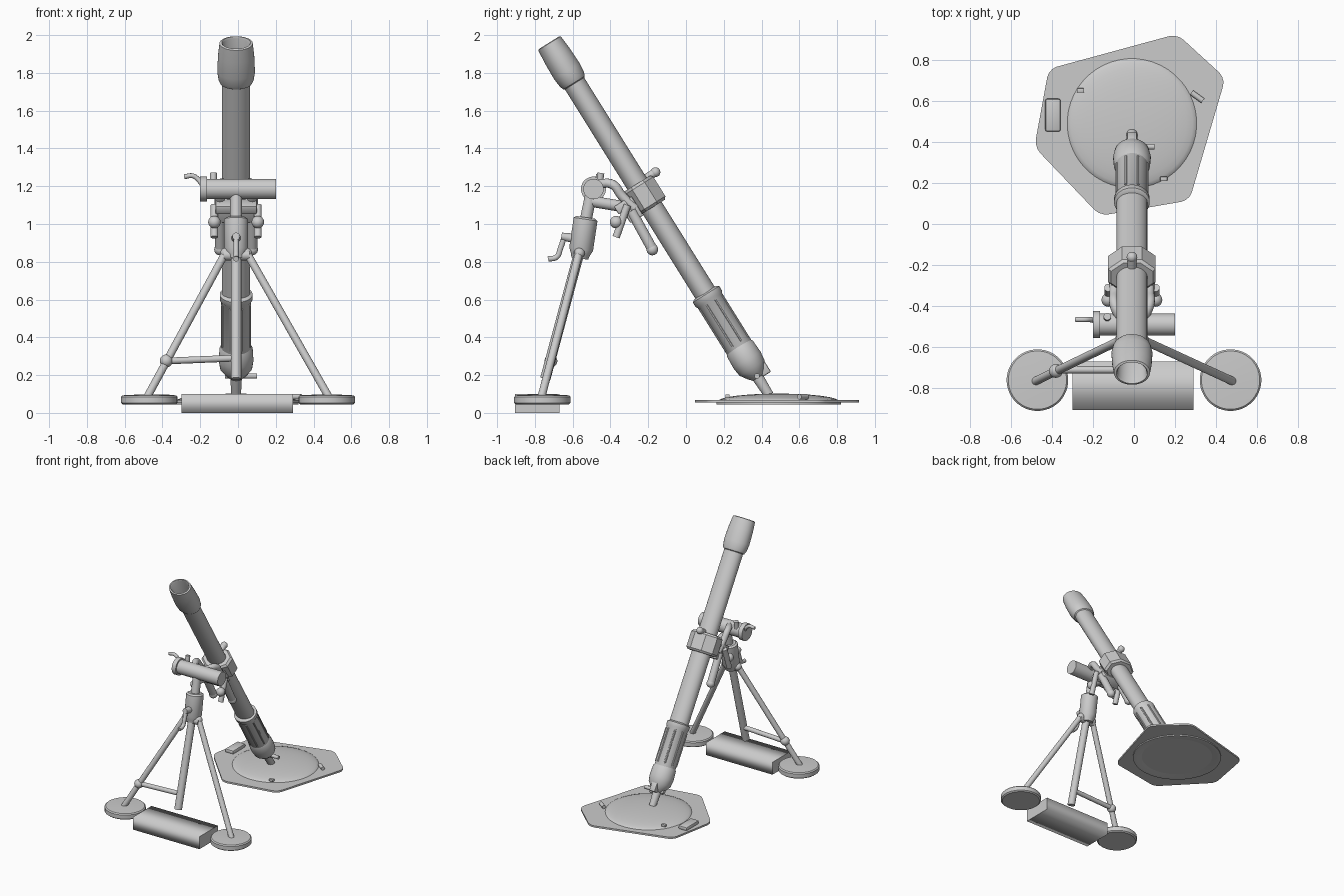
import bpy, bmesh, math
from mathutils import Vector, Matrix

cube = bpy.data.objects.get("Cube")
if cube:
    bpy.data.objects.remove(cube)

grey = bpy.data.materials.new("plain grey")
grey.use_nodes = True
grey.diffuse_color = (0.6, 0.6, 0.6, 1)
grey.node_tree.nodes["Principled BSDF"].inputs["Base Color"].default_value = (0.6, 0.6, 0.6, 1)

CX = -0.01                                   # centre plane of the gun
MUZZLE = Vector((CX, -0.725, 1.96))
AXIS = Vector((0, 0.529, -0.848)).normalized()
UNDER = Vector((0, -0.848, -0.529))          # square to the barrel, towards the legs


def along(t):
    return MUZZLE + AXIS * t


def finish(name, bm, angle=35):
    bmesh.ops.recalc_face_normals(bm, faces=bm.faces)
    mesh = bpy.data.meshes.new(name)
    bm.to_mesh(mesh)
    bm.free()
    ob = bpy.data.objects.new(name, mesh)
    bpy.context.collection.objects.link(ob)
    mesh.materials.append(grey)
    bpy.ops.object.select_all(action="DESELECT")
    ob.select_set(True)
    bpy.context.view_layer.objects.active = ob
    bpy.ops.object.shade_smooth_by_angle(angle=math.radians(angle))
    return ob


def lathe(name, origin, direction, profile, sides=32, squash=1.0, angle=35):
    """Spin (radius, distance) pairs about a direction; end caps close open rings."""
    turn = Vector(direction).to_track_quat("Z", "Y").to_matrix().to_4x4()
    bm = bmesh.new()
    rings = []
    for r, t in profile:
        rings.append([bm.verts.new((r * math.cos(a), r * squash * math.sin(a), t))
                      for a in (math.tau * (i + 0.5) / sides for i in range(sides))])
    for low, high in zip(rings, rings[1:]):
        for i in range(sides):
            j = (i + 1) % sides
            bm.faces.new((low[i], low[j], high[j], high[i]))
    bm.faces.new(rings[0])
    bm.faces.new(rings[-1])
    bm.transform(Matrix.Translation(origin) @ turn)
    return finish(name, bm, angle)


def rod(name, a, b, r, r2=None, sides=16):
    a, b = Vector(a), Vector(b)
    return lathe(name, a, b - a, [(r, 0), (r2 or r, (b - a).length)], sides)


def ball(name, centre, r):
    bm = bmesh.new()
    bmesh.ops.create_uvsphere(bm, u_segments=20, v_segments=12, radius=r)
    bm.transform(Matrix.Translation(centre))
    return finish(name, bm)


def block(name, centre, size, direction=(0, 0.001, 1), bevel=0.008):
    bm = bmesh.new()
    bmesh.ops.create_cube(bm, size=1)
    bm.transform(Matrix.Diagonal((*size, 1)))
    bmesh.ops.bevel(bm, geom=bm.edges[:], offset=bevel, segments=2, affect="EDGES", profile=0.5)
    turn = Vector(direction).to_track_quat("Z", "Y").to_matrix().to_4x4()
    bm.transform(Matrix.Translation(centre) @ turn)
    return finish(name, bm)


def bent(name, points, r):
    """Round bar along a smooth path."""
    curve = bpy.data.curves.new(name, "CURVE")
    curve.dimensions = "3D"
    curve.bevel_depth = r
    curve.bevel_resolution = 3
    curve.resolution_u = 6
    curve.use_fill_caps = True
    spline = curve.splines.new("BEZIER")
    spline.bezier_points.add(len(points) - 1)
    for p, co in zip(spline.bezier_points, points):
        p.co = co
        p.handle_left_type = p.handle_right_type = "AUTO"
    curve.materials.append(grey)
    ob = bpy.data.objects.new(name, curve)
    bpy.context.collection.objects.link(ob)
    bpy.ops.object.select_all(action="DESELECT")
    ob.select_set(True)
    bpy.context.view_layer.objects.active = ob
    bpy.ops.object.convert(target="MESH")
    bpy.ops.object.shade_smooth_by_angle(angle=math.radians(40))


# Barrel: hollow muzzle bulge running into the long tube
lathe("barrel", MUZZLE, AXIS,
      [(0.066, 0.3), (0.07, 0.01), (0.076, 0), (0.088, 0.004), (0.096, 0.08), (0.1, 0.18),
       (0.093, 0.23), (0.084, 0.25), (0.075, 0.255), (0.075, 1.6)], 40, 0.8)
lathe("lower_sleeve", along(1.56), AXIS,
      [(0.07, 0), (0.087, 0.01), (0.087, 0.04), (0.08, 0.05), (0.08, 0.34), (0.07, 0.37)], 32, 0.95)
for i in range(8):
    a = math.tau * (i + 0.5) / 8
    side = Vector((math.cos(a), 0, 0)) * 0.078 + UNDER * 0.074 * math.sin(a)
    rod("sleeve_rib", along(1.62) + side, along(1.88) + side, 0.008, sides=8)
lathe("breech", along(1.88), AXIS,
      [(0.07, 0), (0.088, 0.03), (0.092, 0.1), (0.085, 0.15), (0.055, 0.19), (0.035, 0.21)], 32, 0.92)
rod("breech_spike", along(2.07), along(2.2), 0.032, 0.026)
rod("breech_pin", along(2.08) + Vector((-0.06, 0, 0)), along(2.08) + Vector((0.11, 0, 0)), 0.014)
block("breech_lug", along(2.06) - UNDER * 0.05, (0.05, 0.05, 0.08), AXIS)

# Clamp round the barrel
lathe("barrel_clamp", along(0.88), AXIS,
      [(0.11, 0), (0.125, 0.015), (0.125, 0.135), (0.11, 0.15)], 8, 0.8)
block("clamp_bracket", along(0.98) + UNDER * 0.1, (0.2, 0.08, 0.12), AXIS)
rod("clamp_bolt", along(0.88) - UNDER * 0.06, along(0.88) - UNDER * 0.115, 0.022)
ball("clamp_bolt_head", along(0.88) - UNDER * 0.115, 0.026)
for s in (-1, 1):
    x = CX + s * 0.085
    bent("yoke_arm", [(CX + s * 0.05, -0.47, 1.21), (x, -0.39, 1.21), (x, -0.34, 1.15),
                      (x, -0.27, 1.08)], 0.025)
    rod("buffer_tube", (x, -0.29, 1.07), (x, -0.18, 0.87), 0.028)
    ball("buffer_end", (x, -0.178, 0.865), 0.031)
    ball("side_knob", (CX + s * 0.115, -0.37, 1.01), 0.033)
    rod("side_knob_stem", (CX + s * 0.115, -0.37, 0.93), (CX + s * 0.115, -0.31, 1.1), 0.02)
block("yoke_crossbar", (CX, -0.34, 1.09), (0.22, 0.07, 0.05), AXIS)
rod("yoke_link", (CX, -0.5, 1.12), (CX, -0.32, 1.09), 0.03)

# Traverse cylinder with its end cap and handle
rod("traverse_cylinder", (-0.18, -0.49, 1.185), (0.2, -0.49, 1.185), 0.054, sides=32)
rod("traverse_cap", (-0.2, -0.49, 1.185), (-0.165, -0.49, 1.185), 0.066, sides=32)
bent("traverse_handle", [(-0.19, -0.47, 1.21), (-0.215, -0.465, 1.24), (-0.24, -0.465, 1.255),
                         (-0.285, -0.465, 1.25)], 0.013)
rod("traverse_lock", (-0.13, -0.46, 1.2), (-0.13, -0.45, 1.27), 0.018)

# Column and housing above the legs
rod("column", (CX, -0.5, 1.17), (CX, -0.535, 1.0), 0.032)
lathe("column_housing", (CX, -0.53, 1.035), (0, -0.15, -1),
      [(0.05, 0), (0.064, 0.01), (0.064, 0.17), (0.05, 0.2), (0.045, 0.22)], 28)
rod("crank_boss", (CX, -0.57, 0.92), (CX, -0.66, 0.935), 0.028, 0.02)
bent("crank", [(CX, -0.645, 0.93), (CX, -0.665, 0.87), (CX, -0.685, 0.825), (CX, -0.73, 0.815)], 0.015)
rod("leg_hinge", (-0.075, -0.57, 0.835), (0.06, -0.57, 0.835), 0.028)

# Legs, round feet and strut
for s in (-1, 1):
    rod("leg", (CX + s * 0.055, -0.565, 0.85), (s * 0.48, -0.765, 0.085), 0.021)
    ball("leg_joint", (CX + s * 0.055, -0.565, 0.845), 0.029)
    lathe("foot", (s * 0.47, -0.76, 0.045), (0, 0, 1),
          [(0.14, 0), (0.15, 0.008), (0.15, 0.04), (0.142, 0.048), (0.06, 0.052)], 40)
rod("centre_strut", (CX, -0.565, 0.85), (CX, -0.745, 0.18), 0.028)
rod("cross_strut", (-0.37, -0.71, 0.275), (CX, -0.71, 0.29), 0.018)
ball("cross_strut_joint", (-0.38, -0.715, 0.275), 0.034)

# Ballast bar between the feet, shaded softly round its length
bm = bmesh.new()
bmesh.ops.create_cube(bm, size=1)
bm.transform(Matrix.Translation((-0.005, -0.787, 0.05)) @ Matrix.Diagonal((0.59, 0.235, 0.1, 1)))
bar = finish("ballast_bar", bm, 100)
for poly in bar.data.polygons:
    poly.use_smooth = abs(poly.normal.x) < 0.5

# Base plate: six-sided pan with a raised lip
outline = [(-0.165, 0.04), (0.27, 0.115), (0.445, 0.71), (0.21, 0.925), (-0.415, 0.755), (-0.485, 0.375)]
bm = bmesh.new()
corners = [bm.verts.new((x, y, 0.1)) for x, y in outline]
bm.faces.new(corners)
bmesh.ops.bevel(bm, geom=corners, offset=0.04, segments=3, affect="VERTICES", profile=0.5)
bm.faces.ensure_lookup_table()
pan = bm.faces[0]
if pan.normal.z < 0:
    bmesh.ops.reverse_faces(bm, faces=[pan])
bmesh.ops.inset_region(bm, faces=[pan], thickness=0.02)
bmesh.ops.inset_region(bm, faces=[pan], thickness=0.055)
for v in pan.verts:
    v.co.z = 0.068
top = bm.faces[:]
under = bmesh.ops.duplicate(bm, geom=bm.verts[:] + bm.edges[:] + top)["geom"]
bmesh.ops.translate(bm, verts=[g for g in under if isinstance(g, bmesh.types.BMVert)], vec=(0, 0, -0.014))
bmesh.ops.bridge_loops(bm, edges=[e for e in bm.edges if e.is_boundary])
finish("base_plate", bm, 30)

# Shallow dome in the pan, with a hollow underside
R = 0.32
dome = [(R * math.sin(a), 0.062 + 0.04 * math.cos(a)) for a in (math.pi / 2 * k / 8 for k in range(8, 0, -1))]
lathe("dome", (CX, 0.49, 0), (0, 0, 1),
      [(0.05, 0.07), (0.24, 0.06), (0.3, 0.045), (0.33, 0.045), (0.33, 0.06)] + dome + [(0.01, 0.102)], 48)

# Carrying handle and small tabs on the plate
block("plate_handle", (-0.395, 0.53, 0.083), (0.075, 0.16, 0.03), bevel=0.01)
rod("plate_hook", (0.28, 0.64, 0.085), (0.335, 0.6, 0.085), 0.014)
for x, y in ((-0.26, 0.65), (0.145, 0.22)):
    block("plate_tab", (x, y, 0.088), (0.035, 0.022, 0.02), bevel=0.004)
